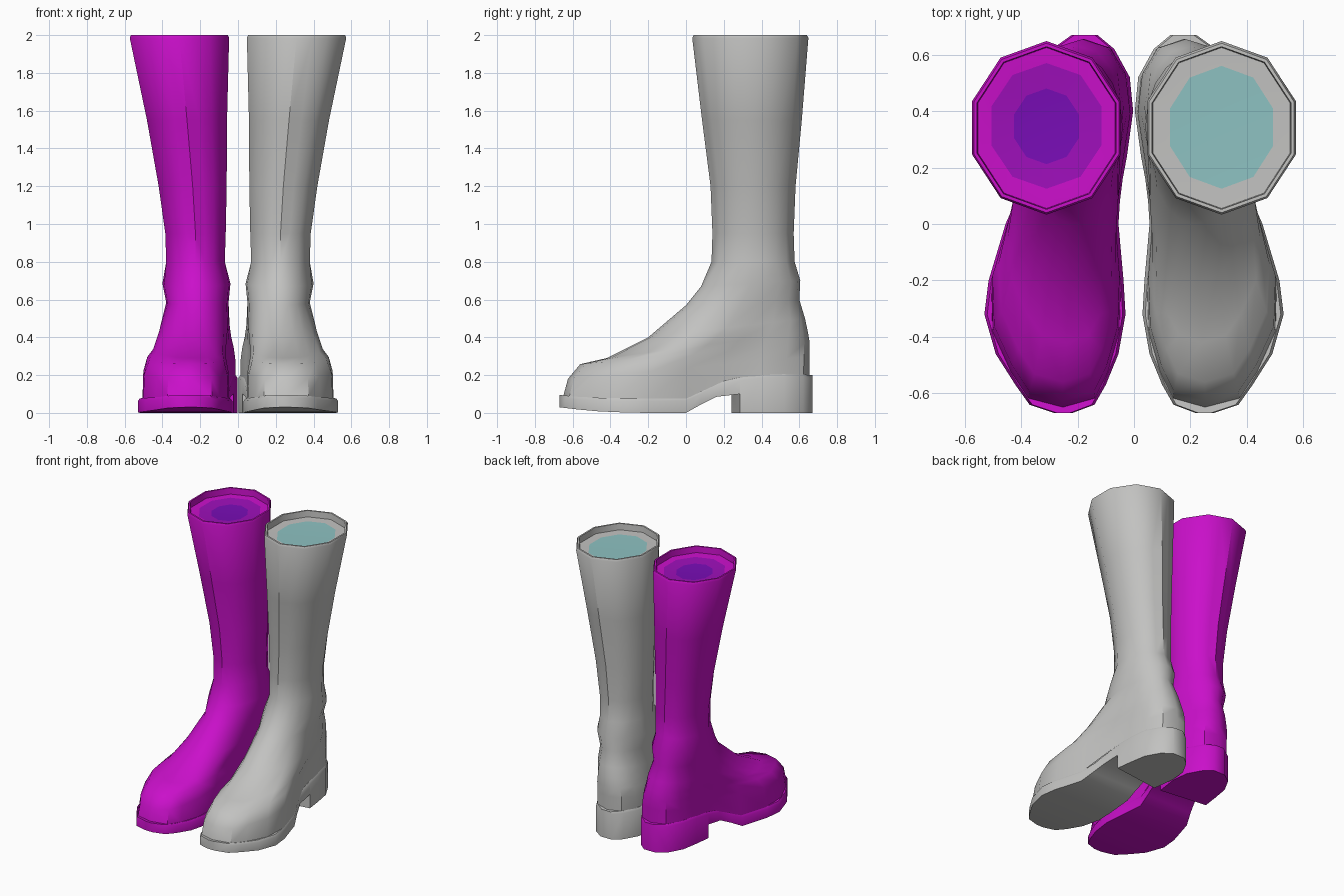
import bpy, bmesh
from math import pi, sin, cos

cube = bpy.data.objects.get("Cube")
if cube:
    bpy.data.objects.remove(cube)


def material(name, rgb):
    m = bpy.data.materials.new(name)
    m.use_nodes = True
    m.diffuse_color = (*rgb, 1)
    bsdf = next(n for n in m.node_tree.nodes if n.type == 'BSDF_PRINCIPLED')
    bsdf.inputs["Base Color"].default_value = (*rgb, 1)
    bsdf.inputs["Roughness"].default_value = 0.6
    return m


grey = material("grey", (.54, .54, .53))
teal = material("pale_teal", (.27, .54, .54))
magenta = material("magenta", (.59, .005, .59))
purple = material("purple", (.34, .005, .49))
violet = material("violet", (.19, .004, .47))

# Sole stations: y, inner x, outer x, bottom z, top z, backward skew of outer edge
SOLE = [
    (-.67, .22, .28, .03, .095, 0),
    (-.64, .14, .37, .026, .092, 0),
    (-.57, .10, .42, .018, .085, 0),
    (-.46, .055, .49, .008, .08, 0),
    (-.32, .03, .53, .002, .077, 0),
    (-.2, .037, .515, 0, .077, 0),
    (0, .055, .455, 0, .08, 0),
    (.08, .05, .42, .045, .115, 0),
    (.16, .04, .39, .085, .16, 0),
    (.24, .025, .38, .1, .187, .045),
    (.24, .025, .38, 0, .187, .045),
    (.4, .003, .365, 0, .2, 0),
    (.52, .015, .345, 0, .205, 0),
    (.62, .07, .29, 0, .203, 0),
    (.67, .13, .22, 0, .2, 0),
]

# Foot rings: front y, z, back y, z, centre x, radius x, roundness, toe scale
FOOT = [
    (-.65, 0, .655, 0, .25, .2, 0, .96),
    (-.625, .18, .655, .3, .25, .2, 0, .93),
    (-.56, .258, .655, .37, .24, .2, .1, .83),
    (-.42, .29, .645, .43, .22, .19, .35, .76),
    (-.2, .4, .63, .5, .215, .185, .65, .7),
    (0, .57, .6, .6, .215, .165, 1, 1),
    (.08, .67, .605, .7, .22, .18, 1, 1),
]
# Shaft rings: front y, back y, z, centre x, half width
SHAFT = [
    (.135, .575, .8, .225, .155),
    (.14, .57, .95, .225, .16),
    (.13, .58, 1.2, .24, .18),
    (.085, .613, 1.55, .27, .212),
    (.033, .648, 1.985, .31, .263),
    (.04, .64, 2, .31, .257),
    (.052, .628, 2, .31, .246),
    (.055, .625, 1.955, .31, .243),
]
N = 20


def sole_at(y, col):
    """Interpolate a sole column at y."""
    y = min(max(y, SOLE[0][0]), SOLE[-1][0])
    for a, b in zip(SOLE, SOLE[1:]):
        if b[0] > a[0] and y <= b[0]:
            return a[col] + (b[col] - a[col]) * (y - a[0]) / (b[0] - a[0])


def foot_ring(first, yf, zf, yb, zb, cx, rx, w, s):
    pts = []
    for k in range(N):
        a = 2 * pi * k / N
        t = (1 - cos(a)) / 2
        y = yf + (yb - yf) * t
        z = sole_at(y, 4) - .005 if first else zf + (zb - zf) * t
        ys = -.66 + 1.32 * t
        xi, xo = sole_at(ys, 1), sole_at(ys, 2)
        side = 0 if k % (N // 2) == 0 else (1 if k < N // 2 else -1)
        foot = (xi + xo) / 2 + side * (xo - xi) / 2 * (s + (.96 - s) * t)
        pts.append(((1 - w) * foot + w * (cx + rx * sin(a)), y, z))
    return pts


def shaft_ring(yf, yb, z, cx, hw):
    """Ten-sided ring; every second point is the middle of a side."""
    rx, ry, cy = hw / sin(.4 * pi), (yb - yf) / 2, (yf + yb) / 2
    corner = [(cx + rx * sin(4 * pi * k / N), cy - ry * cos(4 * pi * k / N), z)
              for k in range(N // 2)]
    pts = []
    for p, q in zip(corner, corner[1:] + corner[:1]):
        pts += [p, tuple((u + v) / 2 for u, v in zip(p, q))]
    return pts


def loft(name, rings, side, mats, index=lambda i: 0, cap_start=False, cap_mat=0):
    """Skin closed rings in order, capping the end and optionally the start."""
    bm = bmesh.new()
    loops = [[bm.verts.new((side * x, y, z)) for x, y, z in r] for r in rings]
    n = len(rings[0])
    for i, (a, b) in enumerate(zip(loops, loops[1:])):
        for k in range(n):
            j = (k + 1) % n
            bm.faces.new((a[k], a[j], b[j], b[k])).material_index = index(i)
    bm.faces.new(loops[-1]).material_index = cap_mat
    if cap_start:
        bm.faces.new(loops[0])
    bmesh.ops.remove_doubles(bm, verts=bm.verts, dist=.0005)
    bmesh.ops.recalc_face_normals(bm, faces=bm.faces)
    me = bpy.data.meshes.new(name)
    bm.to_mesh(me)
    bm.free()
    for m in mats:
        me.materials.append(m)
    ob = bpy.data.objects.new(name, me)
    bpy.context.collection.objects.link(ob)
    bpy.ops.object.select_all(action='DESELECT')
    ob.select_set(True)
    bpy.context.view_layer.objects.active = ob
    bpy.ops.object.shade_smooth_by_angle(angle=.7)
    return ob


def boot(label, side, mats, lining):
    # Upper: foot, shaft, rim and recessed lining
    rings = [foot_ring(i == 0, *r) for i, r in enumerate(FOOT)]
    rings += [shaft_ring(*r) for r in SHAFT + lining]
    base = len(FOOT) + len(SHAFT) - 1
    loft(label + "_boot_upper", rings, side, mats,
         lambda i: max(0, i - base), cap_mat=len(lining))
    # Sole and heel in one piece, with a narrow chamfer along the welt
    sections = []
    for y, xi, xo, zb, zt, skew in SOLE:
        yo = y + skew
        sections.append([(xi, y, zb), (xo, yo, zb), (xo, yo, zt - .015),
                         (xo - .01, yo, zt), (xi + .01, y, zt), (xi, y, zt - .015)])
    loft(label + "_boot_sole", sections, side, mats[:1], cap_start=True)


boot("left", 1, [grey, teal], [(.125, .56, 1.953, .31, .182)])
boot("right", -1, [magenta, purple, violet],
     [(.125, .57, 1.953, .31, .195), (.212, .48, 1.945, .31, .115)])
